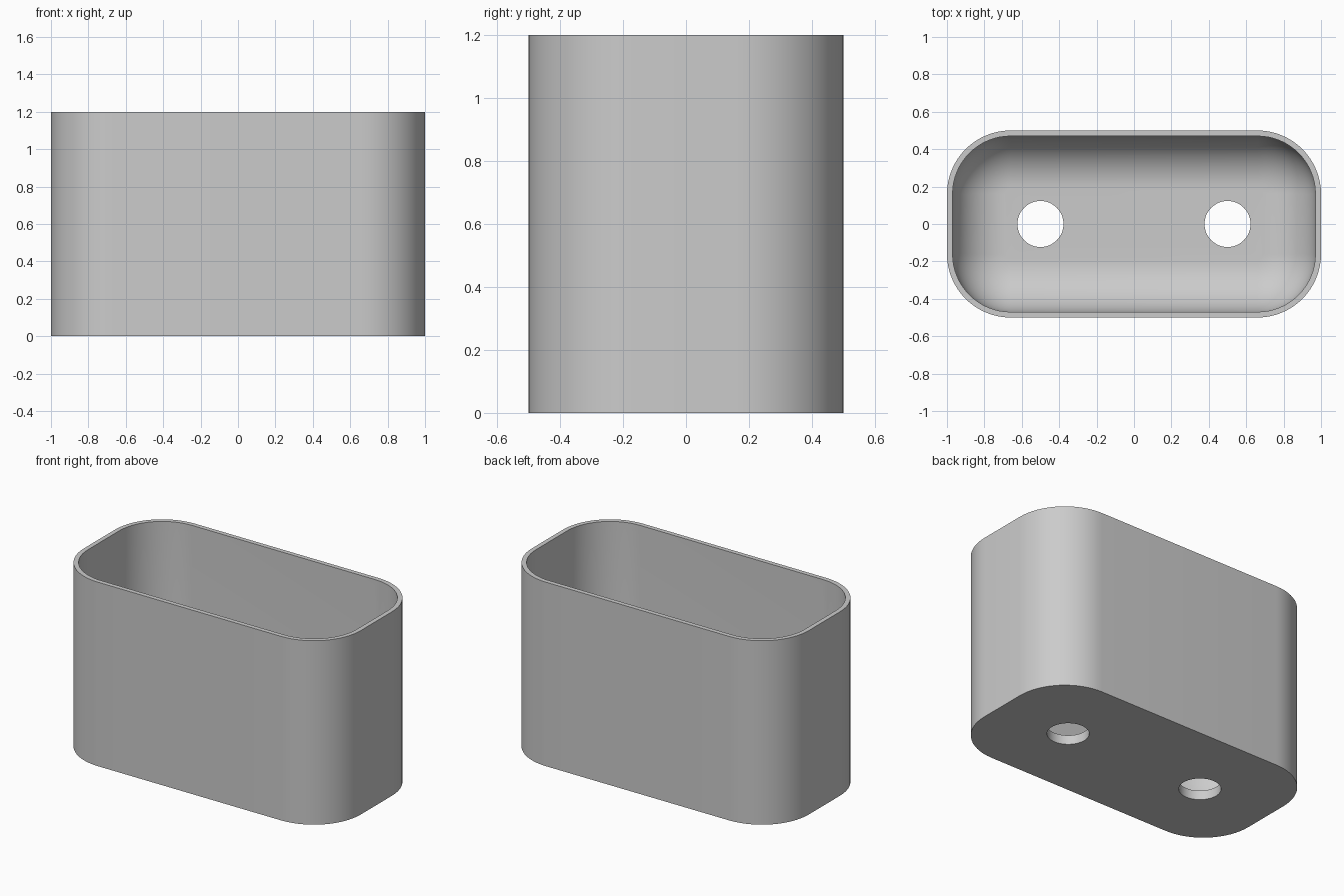
import bpy
import bmesh
from math import cos, sin, pi

LENGTH, DEPTH, HEIGHT = 2.0, 1.0, 1.2
CORNER, WALL, FLOOR, FILLET = 0.34, 0.03, 0.06, 0.28
HOLE_X, HOLE_R = 0.5, 0.123
STEPS = 16

cube = bpy.data.objects.get("Cube")
if cube:
    bpy.data.objects.remove(cube, do_unlink=True)

grey = bpy.data.materials.new("plain grey")
grey.use_nodes = True
colour = (0.6, 0.6, 0.6, 1)
grey.diffuse_color = colour
grey.node_tree.nodes["Principled BSDF"].inputs["Base Color"].default_value = colour


def add_ring(bm, inset, z):
    """Rounded rectangle, shrunk evenly by inset."""
    cx, cy, r = LENGTH / 2 - CORNER, DEPTH / 2 - CORNER, CORNER - inset
    ring = []
    for quarter, (sx, sy) in enumerate([(1, 1), (-1, 1), (-1, -1), (1, -1)]):
        for i in range(STEPS + 1):
            a = (quarter + i / STEPS) * pi / 2
            ring.append(bm.verts.new((sx * cx + r * cos(a), sy * cy + r * sin(a), z)))
    return ring


# Tub profile: outside wall, rim, inside wall, then the curve into the floor
profile = [(0, 0), (0, HEIGHT), (WALL, HEIGHT)]
for i in range(STEPS + 1):
    a = i / STEPS * pi / 2
    profile.append((WALL + FILLET * (1 - cos(a)), FLOOR + FILLET * (1 - sin(a))))

bm = bmesh.new()
rings = [add_ring(bm, inset, z) for inset, z in profile]
for low, high in zip(rings, rings[1:]):
    for i in range(len(low)):
        j = (i + 1) % len(low)
        bm.faces.new((low[i], low[j], high[j], high[i]))
bm.faces.new(rings[0])
bm.faces.new(rings[-1])
bmesh.ops.recalc_face_normals(bm, faces=bm.faces)
mesh = bpy.data.meshes.new("planter_tub")
bm.to_mesh(mesh)
bm.free()
mesh.materials.append(grey)
tub = bpy.data.objects.new("planter_tub", mesh)
bpy.context.collection.objects.link(tub)

# Two drain holes through the floor
for side in (-1, 1):
    bpy.ops.mesh.primitive_cylinder_add(vertices=48, radius=HOLE_R, depth=0.4,
                                        location=(side * HOLE_X, 0, 0))
    cutter = bpy.context.object
    cutter.name = "drain_hole_cutter"
    cutter.hide_render = True
    cutter.data.materials.append(grey)
    cut = tub.modifiers.new("drain_hole", "BOOLEAN")
    cut.operation, cut.solver, cut.object = "DIFFERENCE", "EXACT", cutter
    bpy.context.view_layer.objects.active = tub
    bpy.ops.object.modifier_apply(modifier=cut.name)
    bpy.data.objects.remove(cutter, do_unlink=True)

# Smooth curves with crisp rim, base and hole edges
bpy.ops.object.select_all(action="DESELECT")
tub.select_set(True)
bpy.context.view_layer.objects.active = tub
bpy.ops.object.shade_smooth_by_angle(angle=pi / 6)
